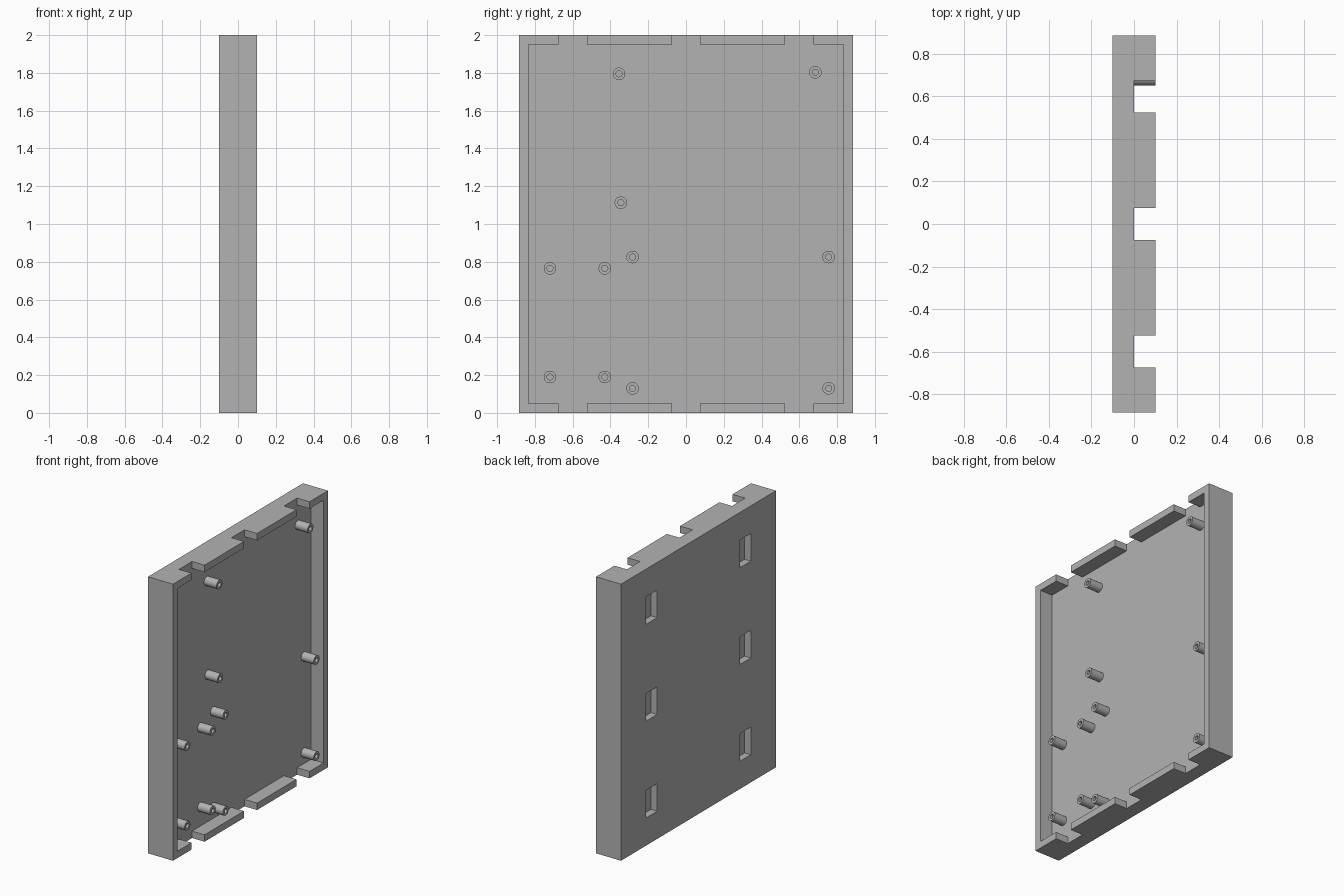
import bpy, bmesh, math
from mathutils import Matrix, Vector

if "Cube" in bpy.data.objects:
    bpy.data.objects.remove(bpy.data.objects["Cube"])

HALF_X, HALF_Y, HEIGHT, WALL = 0.1, 0.885, 2.0, 0.05
FLOOR = 0.0          # x of the inner floor
PAD = 0.1            # overshoot of the cutters

grey = bpy.data.materials.new("plain grey")
grey.use_nodes = True
grey.diffuse_color = (0.45, 0.45, 0.45, 1)
grey.node_tree.nodes["Principled BSDF"].inputs["Base Color"].default_value = grey.diffuse_color


def make_object(name, bm):
    bmesh.ops.recalc_face_normals(bm, faces=bm.faces)
    mesh = bpy.data.meshes.new(name)
    bm.to_mesh(mesh)
    bm.free()
    mesh.materials.append(grey)
    obj = bpy.data.objects.new(name, mesh)
    bpy.context.collection.objects.link(obj)
    return obj


def boxes(name, bounds):
    """One object made of boxes, each given by its low and high corner."""
    bm = bmesh.new()
    for low, high in bounds:
        low, high = Vector(low), Vector(high)
        matrix = Matrix.Translation((low + high) / 2) @ Matrix.Diagonal(high - low).to_4x4()
        bmesh.ops.create_cube(bm, size=1, matrix=matrix)
    return make_object(name, bm)


def cut(target, cutter):
    mod = target.modifiers.new("cut", "BOOLEAN")
    mod.operation, mod.solver, mod.object = "DIFFERENCE", "EXACT", cutter
    bpy.context.view_layer.objects.active = target
    bpy.ops.object.modifier_apply(modifier=mod.name)
    bpy.data.objects.remove(cutter)


# Tray: a solid slab, hollowed from the +x side
tray = boxes("tray", [((-HALF_X, -HALF_Y, 0), (HALF_X, HALF_Y, HEIGHT))])
cut(tray, boxes("cavity_cutter", [((FLOOR, WALL - HALF_Y, WALL),
                                   (HALF_X + PAD, HALF_Y - WALL, HEIGHT - WALL))]))

# Notches through the top and bottom walls
cut(tray, boxes("notch_cutter", [((FLOOR, y - 0.075, -PAD), (HALF_X + PAD, y + 0.075, HEIGHT + PAD))
                                 for y in (-0.6, 0, 0.6)]))

# Blind rectangular pockets in the outer face
cut(tray, boxes("pocket_cutter", [((-HALF_X - PAD, y - 0.063, z - 0.1), (-HALF_X + 0.05, y + 0.063, z + 0.1))
                                  for y in (-0.535, 0.535) for z in (0.3, 1.0, 1.7)]))

# Merge coplanar faces left by the cuts
bm = bmesh.new()
bm.from_mesh(tray.data)
bmesh.ops.remove_doubles(bm, verts=bm.verts, dist=0.0001)
bmesh.ops.dissolve_limit(bm, angle_limit=0.01, verts=bm.verts, edges=bm.edges)
bm.to_mesh(tray.data)
bm.free()


# Hollow standoffs: a wall section revolved about the x axis
def standoff(name, y, z):
    bm = bmesh.new()
    outer, inner = 0.033, 0.016
    section = [(FLOOR, outer), (HALF_X, outer), (HALF_X, inner), (FLOOR, inner)]
    verts = [bm.verts.new((x, r, 0)) for x, r in section]
    edges = [bm.edges.new((verts[i], verts[(i + 1) % 4])) for i in range(4)]
    bmesh.ops.spin(bm, geom=verts + edges, cent=(0, 0, 0), axis=(1, 0, 0),
                   angle=math.tau, steps=32)
    bmesh.ops.remove_doubles(bm, verts=bm.verts, dist=0.0001)
    obj = make_object(name, bm)
    obj.location = (0, y, z)
    bpy.ops.object.select_all(action="DESELECT")
    obj.select_set(True)
    bpy.context.view_layer.objects.active = obj
    bpy.ops.object.shade_smooth_by_angle(angle=math.radians(30))


spots = [(y, z) for y in (-0.72, -0.43) for z in (0.19, 0.765)]
spots += [(y, z) for y in (-0.283, 0.755) for z in (0.13, 0.825)]
spots += [(-0.345, 1.113), (-0.355, 1.795), (0.685, 1.803)]
for number, (y, z) in enumerate(spots, 1):
    standoff(f"standoff_{number}", y, z)
